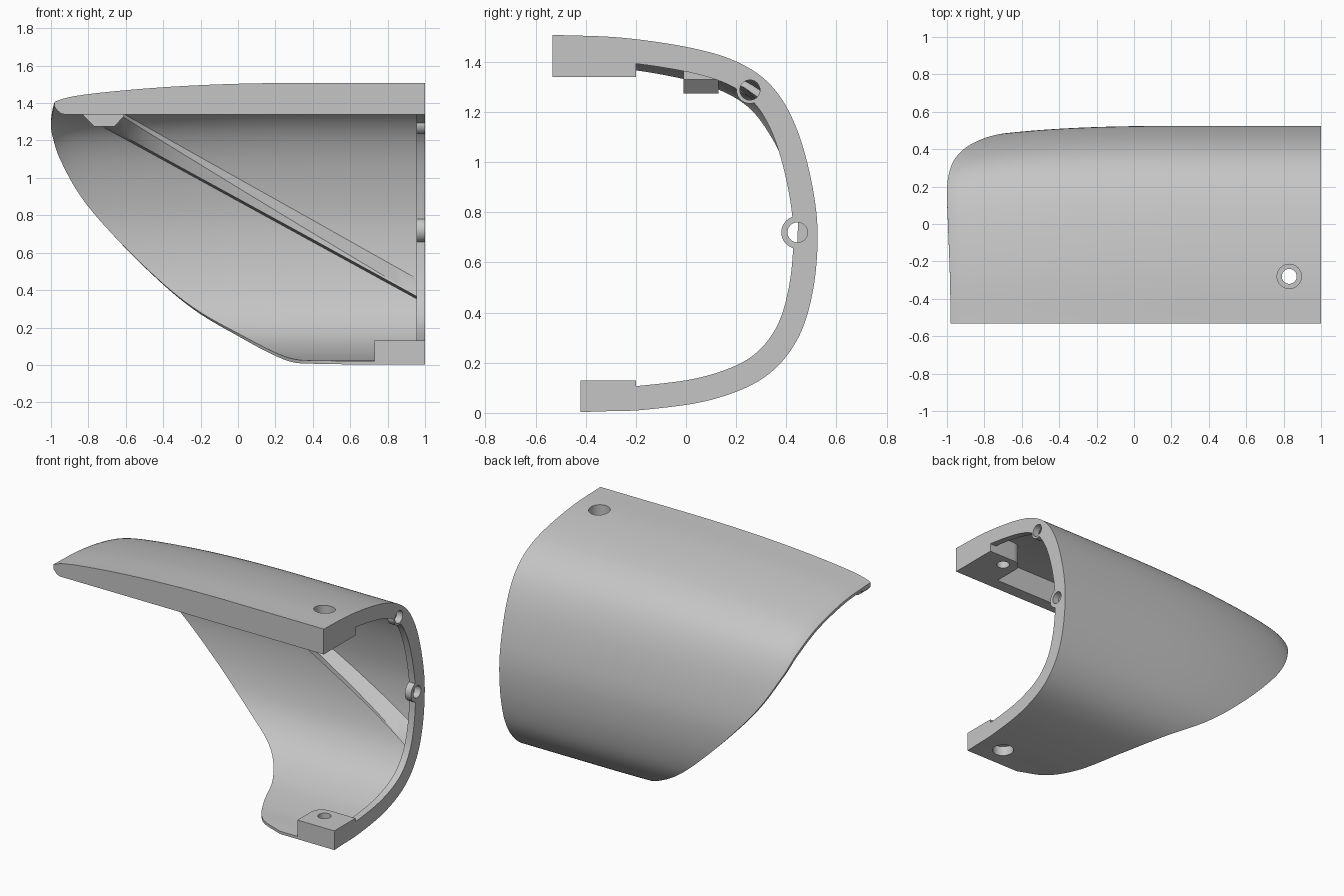
import bpy, bmesh, math
from mathutils import Vector

cube = bpy.data.objects.get("Cube")
if cube:
    bpy.data.objects.remove(cube, do_unlink=True)

grey = bpy.data.materials.new("plain grey")
grey.use_nodes = True
colour = (0.56, 0.56, 0.56, 1)
grey.diffuse_color = colour
grey.node_tree.nodes["Principled BSDF"].inputs["Base Color"].default_value = colour

# Section knots from the top front edge round to the bottom front edge:
# y, z, and the x at which the shell is trimmed
KNOTS = [Vector(k) for k in (
    (-.53, 1.508, -.98), (-.25, 1.496, -.985), (.03, 1.454, -.995),
    (.215, 1.395, -1), (.345, 1.3, -.99), (.435, 1.15, -.955),
    (.497, .94, -.855), (.525, .72, -.69), (.505, .48, -.46),
    (.44, .285, -.23), (.31, .14, .02), (.1, .052, .19),
    (-.16, .013, .3), (-.34, .006, .42), (-.42, .003, .6))]
LAST = len(KNOTS) - 1


def section(t):
    """Smooth curve through the knots, t from zero to LAST."""
    i = min(max(int(t), 0), LAST - 1)
    f = t - i
    b, c = KNOTS[i], KNOTS[i + 1]
    a = KNOTS[i - 1] if i > 0 else b * 2 - c
    d = KNOTS[i + 2] if i + 2 <= LAST else c * 2 - b
    return (b * 2 + (c - a) * f + (a * 2 - b * 5 + c * 4 - d) * f ** 2
            + (b * 3 - a - c * 3 + d) * f ** 3) / 2


def taper(x, power):
    """Inward drift of the skin towards the nose."""
    s = max(0, (.4 - x) / 1.4)
    return .085 * s ** power + .028 * s ** 25


def surface(t, x, depth):
    """Point below the outer skin, measured along the inward normal."""
    p = section(t)
    d = section(min(t + .01, LAST)) - section(max(t - .01, 0))
    n = Vector((d.y, -d.x)).normalized()
    y = p.x + n.x * (depth + taper(x, 3))
    z = p.y + n.y * (depth + taper(x, 2.3))
    return Vector((x, max(y, KNOTS[0 if z > .7 else -1].x), z))


def finish(name, bm):
    bmesh.ops.recalc_face_normals(bm, faces=bm.faces)
    mesh = bpy.data.meshes.new(name)
    bm.to_mesh(mesh)
    bm.free()
    ob = bpy.data.objects.new(name, mesh)
    bpy.context.collection.objects.link(ob)
    mesh.materials.append(grey)
    return ob


def loft(name, rings):
    """Closed solid through a list of equal point rings."""
    bm = bmesh.new()
    rows = [[bm.verts.new(p) for p in ring] for ring in rings]
    count = len(rows[0])
    for r, s in zip(rows, rows[1:]):
        for j in range(count):
            k = (j + 1) % count
            bm.faces.new((r[j], r[k], s[k], s[j]))
    for end in (rows[0], rows[-1]):
        bm.faces.new(end)
    return finish(name, bm)


def skin(name, start, outer, inner, columns):
    """Curved slab following the section, from start(t) to the open end."""
    rings = []
    for i in range(LAST * 8 + 1):
        t = i / 8
        x0 = start(t)
        xs = [x0 + (1 - x0) * (j / columns) ** 1.7 for j in range(columns + 1)]
        rings.append([surface(t, x, outer) for x in xs]
                     + [surface(t, x, inner) for x in reversed(xs)])
    return loft(name, rings)


def mount_block(name, y, z):
    """Block with its inner vertical corner rounded."""
    bm = bmesh.new()
    bmesh.ops.create_cube(bm, size=1)
    for v in bm.verts:
        v.co = [lo + (hi - lo) * (c + .5)
                for c, (lo, hi) in zip(v.co, ((.73, 1), y, z))]
    corner = [e for e in bm.edges
              if all(v.co.x < .74 and v.co.y > y[1] - .01 for v in e.verts)]
    bmesh.ops.bevel(bm, geom=corner, offset=.08, segments=8, affect='EDGES', profile=.5)
    return finish(name, bm)


def cylinder(name, centre, radius, length, axis):
    bm = bmesh.new()
    bmesh.ops.create_cone(bm, cap_ends=True, segments=40, radius1=radius,
                          radius2=radius, depth=length)
    turn = Vector((0, 0, 1)).rotation_difference(Vector(axis)).to_matrix()
    for v in bm.verts:
        v.co = turn @ v.co + Vector(centre)
    return finish(name, bm)


def cut(targets, cutter):
    cutter.hide_render = True
    for ob in targets:
        mod = ob.modifiers.new("hole", 'BOOLEAN')
        mod.operation, mod.solver, mod.object = 'DIFFERENCE', 'EXACT', cutter
        bpy.context.view_layer.objects.active = ob
        bpy.ops.object.modifier_apply(modifier=mod.name)
    bpy.data.objects.remove(cutter, do_unlink=True)


# Thin trimmed shell and the thick rim at its open end
shell = skin("shell", lambda t: section(t).z, 0, .018, 28)
rim = skin("end_rim", lambda t: .955, .004, .097, 1)

# Narrow front lip under the top edge, rounded up at the nose
lip_rings = []
for i in range(41):
    x = -.98 + 1.98 * (i / 40) ** 1.6
    top = surface(0, x, 0).z
    low = 1.34 + .04 * max(0, (-.93 - x) / .05) ** 2
    lip_rings.append([(x, -.532, low), (x, -.45, low),
                      (x, -.44, top - .012), (x, -.532, top)])
lip = loft("front_lip", lip_rings)

# Mounting blocks at the top and bottom corners
top_block = mount_block("top_block", (-.52, -.2), (1.34, 1.485))
bottom_block = mount_block("bottom_block", (-.421, -.2), (.012, .13))


# Diagonal rib across the inside, its upper face widening towards the rim
def at_height(x, z, depth):
    lo, hi = 0, LAST
    for _ in range(30):
        mid = (lo + hi) / 2
        if surface(mid, x, depth).z > z:
            lo = mid
        else:
            hi = mid
    return surface(lo, x, depth)


rib_rings = []
for i in range(31):
    f = i / 30
    x = -.74 + 1.7 * f
    high = min(1.34 - .56 * (x + .6), 1.37)
    low = 1.29 - .547 * (x + .76)
    ridge = high - .015 - (high - low - .035) * f
    depth = .035 + .045 * min(1, f * 1.5)
    rib_rings.append([at_height(x, high, .012), at_height(x, ridge, depth),
                      at_height(x, low + .015, depth), at_height(x, low, .012)])
loft("diagonal_rib", rib_rings)

# Small tapered pad at the nose end of the rib
loft("nose_pad", [[(-.83, y, 1.335), (-.77, y, 1.275), (-.66, y, 1.275),
                   (-.61, y, 1.33), (-.61, y, 1.37), (-.83, y, 1.345)]
                  for y in (-.01, .13)])

# Screw bosses on the rim, drilled lengthways
along = (1, 0, 0)
for name, y, z, radius in (("upper", .255, 1.288, .054), ("middle", .445, .72, .065)):
    boss = cylinder(name + "_boss", (.9775, y, z), radius, .045, along)
    cut([rim, boss], cylinder("cutter", (.98, y, z), .04, .2, along))

# Vertical screw holes with wide counterbores
up = (0, 0, 1)
cut([shell, top_block, bottom_block],
    cylinder("cutter", (.83, -.28, .75), .04, 2, up))
cut([shell, top_block], cylinder("cutter", (.83, -.28, 1.52), .065, .2, up))
cut([shell, bottom_block], cylinder("cutter", (.83, -.28, -.03), .065, .2, up))

# Smooth curved faces, keep edges sharp
bpy.ops.object.select_all(action='DESELECT')
for ob in bpy.context.scene.objects:
    if ob.type == 'MESH' and grey.name in ob.data.materials:
        ob.select_set(True)
        bpy.context.view_layer.objects.active = ob
bpy.ops.object.shade_smooth_by_angle(angle=math.radians(30))
